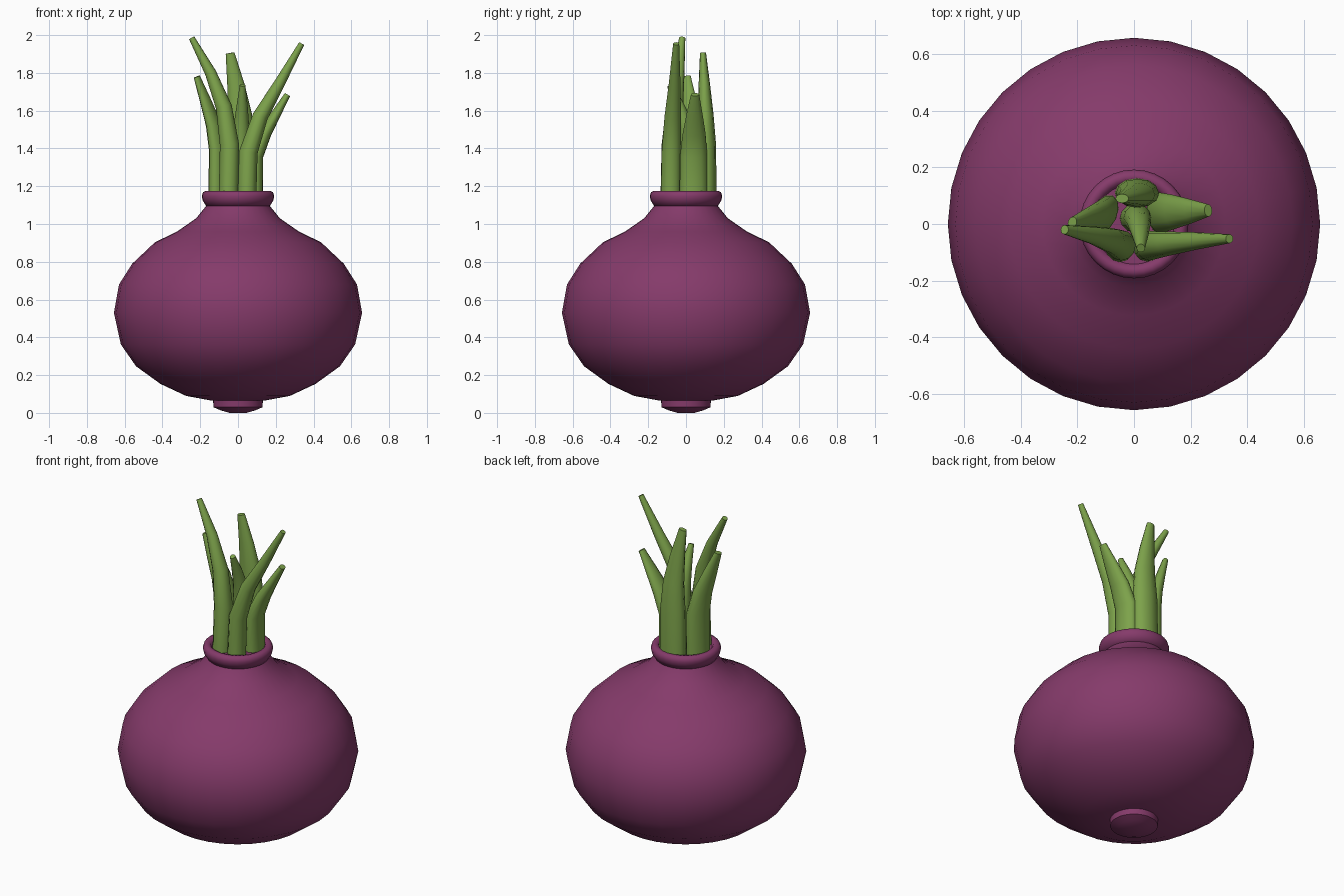
import bpy, bmesh, math
from mathutils import Vector

if "Cube" in bpy.data.objects:
    bpy.data.objects.remove(bpy.data.objects["Cube"])


def material(name, rgb):
    m = bpy.data.materials.new(name)
    m.diffuse_color = (*rgb, 1)
    m.use_nodes = True
    m.node_tree.nodes["Principled BSDF"].inputs["Base Color"].default_value = m.diffuse_color
    return m


PURPLE = material("onion purple", (0.235, 0.043, 0.145))
GREEN = material("leaf green", (0.205, 0.365, 0.07))


def finish(name, bm, mat, angle):
    bmesh.ops.recalc_face_normals(bm, faces=bm.faces[:])
    me = bpy.data.meshes.new(name)
    bm.to_mesh(me)
    bm.free()
    me.materials.append(mat)
    ob = bpy.data.objects.new(name, me)
    bpy.context.collection.objects.link(ob)
    bpy.ops.object.select_all(action='DESELECT')
    ob.select_set(True)
    bpy.context.view_layer.objects.active = ob
    bpy.ops.object.shade_smooth_by_angle(angle=math.radians(angle))
    return ob


def skin(bm, rings):
    # bridge successive rings and cap both ends
    loops = [[bm.verts.new(p) for p in r] for r in rings]
    n = len(loops[0])
    for a, b in zip(loops, loops[1:]):
        for i in range(n):
            j = (i + 1) % n
            bm.faces.new((a[i], a[j], b[j], b[i]))
    bm.faces.new(loops[0][::-1])
    bm.faces.new(loops[-1])


def lathe(name, profile, mat, sides=32, angle=50):
    bm = bmesh.new()
    turn = [2 * math.pi * i / sides for i in range(sides)]
    skin(bm, [[(r * math.cos(t), r * math.sin(t), z) for t in turn] for r, z in profile])
    return finish(name, bm, mat, angle)


def leaf(name, path, wide, thick, facing, sides=12):
    # tapering oval tube; facing is the direction (degrees) its flat side looks
    pts = [Vector(p) for p in path]
    f = math.radians(facing)
    side = Vector((-math.sin(f), math.cos(f), 0))
    taper = [1, 0.98, 0.82, 0.58, 0.3]
    rings = []
    for k, p in enumerate(pts):
        tan = (pts[min(k + 1, len(pts) - 1)] - pts[max(k - 1, 0)]).normalized()
        u = (side - tan * side.dot(tan)).normalized()
        v = tan.cross(u)
        s = taper[k]
        ring = []
        for i in range(sides):
            a = 2 * math.pi * i / sides
            ring.append(p + u * math.cos(a) * wide * s + v * math.sin(a) * max(thick * s, 0.016))
        rings.append(ring)
    bm = bmesh.new()
    skin(bm, rings)
    return finish(name, bm, GREEN, 50)


# bulb body
lathe("bulb", [(0.10, 0.063), (0.14, 0.065), (0.275, 0.09), (0.41, 0.153), (0.54, 0.247),
               (0.62, 0.362), (0.657, 0.53), (0.63, 0.68), (0.56, 0.79), (0.44, 0.903),
               (0.323, 0.96), (0.222, 1.03), (0.165, 1.10), (0.15, 1.13)], PURPLE)

# root stub under the bulb
lathe("root_stub", [(0.045, 0.0), (0.09, 0.013), (0.13, 0.03), (0.132, 0.075)], PURPLE)

# rolled collar at the neck
lathe("neck_collar", [(0.15, 1.093), (0.17, 1.097), (0.187, 1.125), (0.192, 1.148),
                      (0.186, 1.167), (0.17, 1.176), (0.152, 1.172), (0.142, 1.155)], PURPLE)

# green shoots
leaf("leaf_front_left", [(-0.05, -0.08, 1.14), (-0.045, -0.075, 1.42), (-0.075, -0.06, 1.62),
                         (-0.145, -0.04, 1.80), (-0.245, -0.02, 1.985)], 0.052, 0.055, 270)
leaf("leaf_front_right", [(0.047, -0.08, 1.14), (0.055, -0.077, 1.38), (0.118, -0.07, 1.57),
                          (0.22, -0.06, 1.745), (0.337, -0.052, 1.955)], 0.05, 0.053, 270)
leaf("leaf_back", [(0.01, 0.11, 1.14), (0.012, 0.108, 1.42), (0.01, 0.103, 1.58),
                   (-0.012, 0.097, 1.74), (-0.042, 0.09, 1.905)], 0.078, 0.052, 90)
leaf("leaf_left", [(-0.105, 0.035, 1.14), (-0.105, 0.035, 1.40), (-0.13, 0.027, 1.53),
                   (-0.175, 0.015, 1.66), (-0.218, 0.005, 1.78)], 0.072, 0.045, 155)
leaf("leaf_right", [(0.088, 0.04, 1.14), (0.09, 0.04, 1.36), (0.14, 0.043, 1.48),
                    (0.2, 0.045, 1.58), (0.262, 0.048, 1.685)], 0.074, 0.045, 5)
leaf("leaf_middle", [(0.0, 0.02, 1.14), (0.012, 0.02, 1.38), (0.018, 0.0, 1.52),
                     (0.022, -0.04, 1.63), (0.024, -0.085, 1.735)], 0.05, 0.05, 270)
